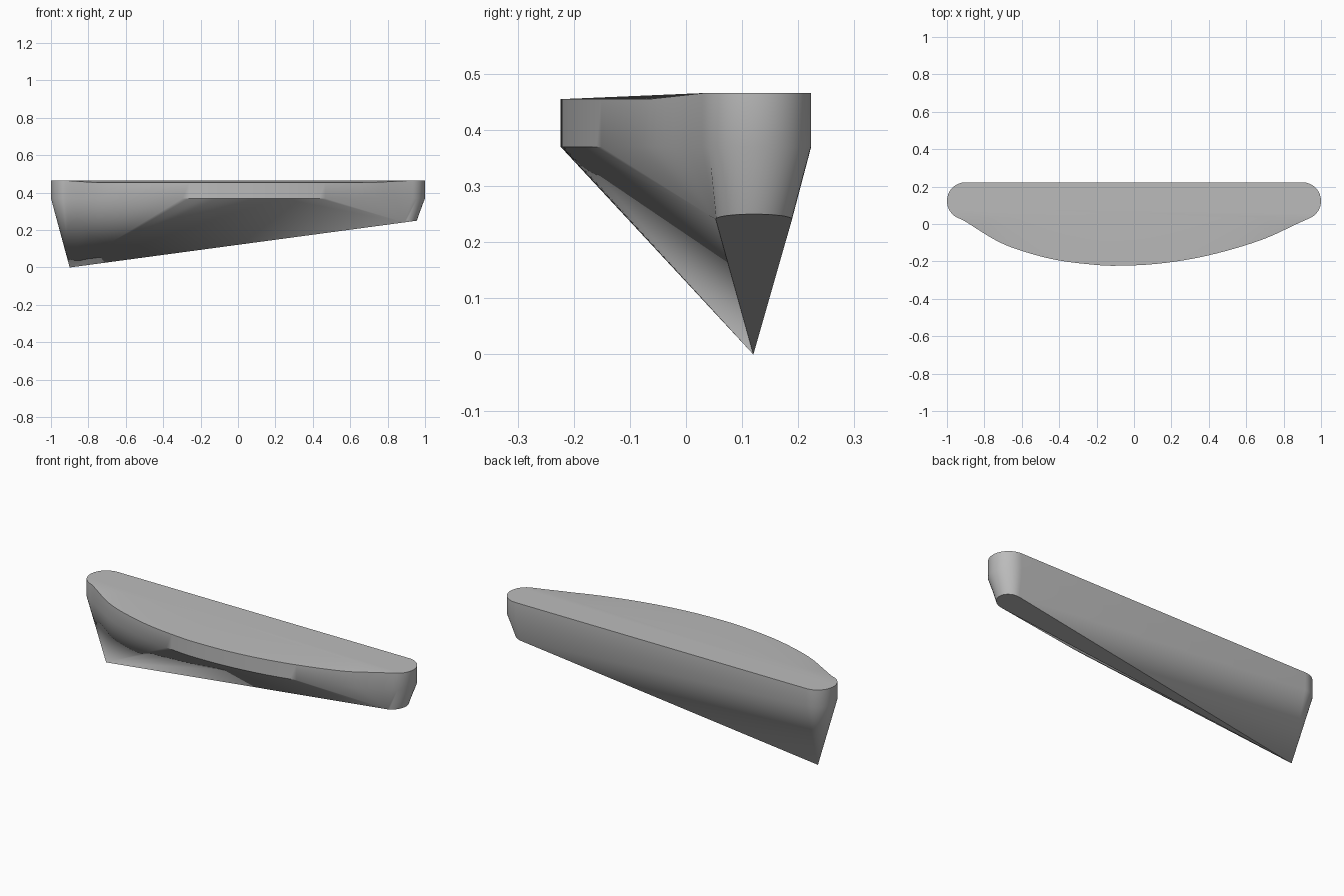
import bpy, bmesh
from math import sin, cos, radians
from mathutils import Vector

cube = bpy.data.objects.get("Cube")
if cube:
    bpy.data.objects.remove(cube)

TOP, EDGE, WALL = 0.466, 0.455, 0.37
FOLD_Y = 0.034
TIP = Vector((-0.9, 0.12, 0.0))


def arc(cx, cy, r, start, end, n):
    """Points along a circular arc, angles in degrees."""
    angles = [radians(start + (end - start) * i / n) for i in range(n + 1)]
    return [Vector((cx + r * cos(a), cy + r * sin(a), 0)) for a in angles]


def spline(points, n):
    """Smooth curve through the points."""
    pts = [2 * points[0] - points[1]] + points + [2 * points[-1] - points[-2]]
    out = []
    for a, b, c, d in zip(pts, pts[1:], pts[2:], pts[3:]):
        for i in range(n):
            t = i / n
            out.append(0.5 * (2 * b + (c - a) * t + (2 * a - 5 * b + 4 * c - d) * t * t
                              + (3 * b - a - 3 * c + d) * t ** 3))
    return out + [points[-1]]


# Plan outline: two rounded ends, straight back and bowed front
right_end = arc(0.9, 0.123, 0.1, -63, 90, 20)
left_end = arc(-0.9, 0.123, 0.1, 90, 243, 20)
bow = [(-0.9, 0.012), (-0.73, -0.092), (-0.58, -0.15), (-0.4, -0.195),
       (-0.2, -0.219), (-0.08, -0.223), (0.1, -0.215), (0.3, -0.188),
       (0.5, -0.142), (0.7, -0.078), (0.87, 0.0)]
front = spline([left_end[-1]] + [Vector((x, y, 0)) for x, y in bow] + [right_end[0]], 6)[1:-1]
outline = right_end + left_end + front

# Small rounded foot under the right end, on the plane rising from the tip
foot = arc(0.888, 0.121, 0.068, -90, 90, 20)
for p in foot:
    p.z = (p.x - TIP.x) * 0.25 / 1.855
targets = foot + [TIP] * len(left_end) + [TIP if p.x < 0.22 else foot[0] for p in front]


def rim_height(p):
    drop = min(max((FOLD_Y - p.y) / 0.1, 0), 1)
    return TOP + (EDGE - TOP) * drop


bm = bmesh.new()
cache = {}


def vert(p, z=None):
    co = (round(p.x, 5), round(p.y, 5), round(p.z if z is None else z, 5))
    if co not in cache:
        cache[co] = bm.verts.new(co)
    return cache[co]


def face(verts):
    unique = list(dict.fromkeys(verts))
    if len(unique) > 2:
        bm.faces.new(unique)


# Upright rim and tapering underside
for i, p in enumerate(outline):
    j = (i + 1) % len(outline)
    q = outline[j]
    low_p, low_q = vert(p, WALL), vert(q, WALL)
    face([low_p, low_q, vert(q, rim_height(q)), vert(p, rim_height(p))])
    a, b = vert(targets[i]), vert(targets[j])
    face([a, low_q, low_p])
    face([a, b, low_q])
face([vert(TIP)] + [vert(p) for p in reversed(foot)])

# Top: flat back part and slightly drooping front part
fold = [Vector((p.x, FOLD_Y, 0)) for p in front if abs(p.x) < 0.92]
chord = [left_end[-1]] + [Vector((min(max(p.x, -0.93), 0.93), FOLD_Y, 0)) for p in front] + [right_end[0]]
lip = [left_end[-1]] + front + [right_end[0]]
face([vert(p, rim_height(p)) for p in right_end + left_end]
     + [vert(p, TOP) for p in chord[1:-1]])
for i in range(len(lip) - 1):
    a, b = lip[i], lip[i + 1]
    face([vert(a, rim_height(a)), vert(b, rim_height(b)),
          vert(chord[i + 1], rim_height(b) if i + 1 == len(lip) - 1 else TOP),
          vert(chord[i], rim_height(a) if i == 0 else TOP)])
bmesh.ops.recalc_face_normals(bm, faces=bm.faces[:])

mesh = bpy.data.meshes.new("tapered_shelf")
bm.to_mesh(mesh)
bm.free()
shelf = bpy.data.objects.new("tapered_shelf", mesh)
bpy.context.collection.objects.link(shelf)

# Plain grey finish
grey = bpy.data.materials.new("plain grey")
grey.use_nodes = True
colour = (0.5, 0.5, 0.5, 1)
grey.diffuse_color = colour
grey.node_tree.nodes["Principled BSDF"].inputs["Base Color"].default_value = colour
mesh.materials.append(grey)

bpy.context.view_layer.objects.active = shelf
shelf.select_set(True)
bpy.ops.object.shade_smooth_by_angle(angle=radians(35))
